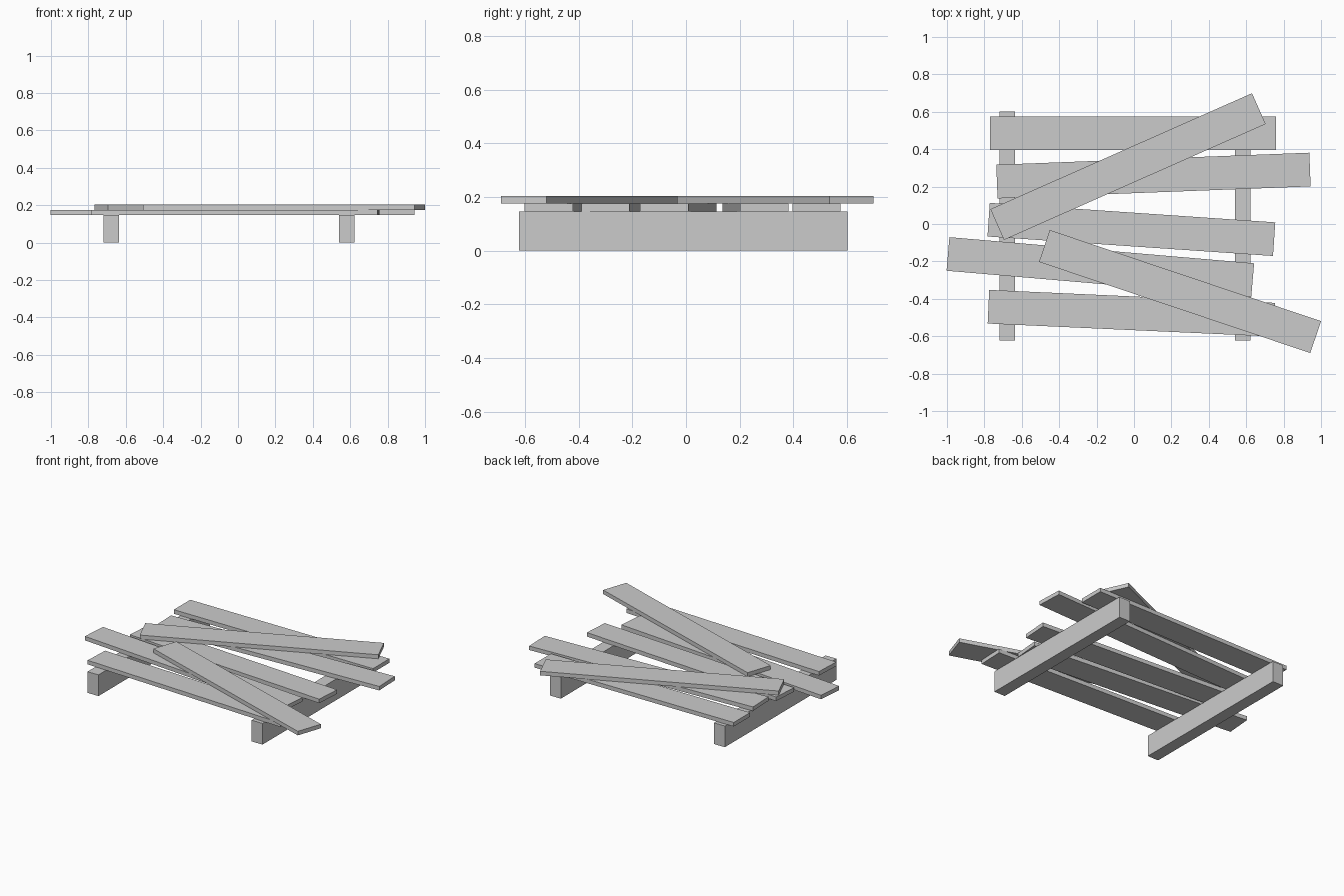
import bpy
from math import radians

if "Cube" in bpy.data.objects:
    bpy.data.objects.remove(bpy.data.objects["Cube"])


def box(name, center, size, angle=0.0):
    bpy.ops.mesh.primitive_cube_add(size=1, location=center,
                                    rotation=(0, 0, radians(angle)))
    ob = bpy.context.object
    ob.name = name
    ob.scale = size
    bpy.ops.object.transform_apply(location=False, rotation=False, scale=True)
    return ob


BEAM_H, PLANK_W, PLANK_T = 0.147, 0.18, 0.028

# Two support beams running front to back
for side, x in (("left", -0.678), ("right", 0.582)):
    box(f"{side}_beam", (x, -0.01, BEAM_H / 2), (0.084, 1.225, BEAM_H))

# Planks: name, layer, x, y, length, angle
planks = [
    ("back_plank", 0, -0.005, 0.486, 1.53, 0),
    ("back_middle_plank", 0, 0.104, 0.259, 1.675, 2.2),
    ("middle_plank", 0, -0.014, -0.029, 1.53, -3.9),
    ("front_middle_plank", 0, -0.18, -0.23, 1.635, -4.9),
    ("front_plank", 0, -0.014, -0.477, 1.53, -2.6),
    # Loose planks lying across the top
    ("loose_back_plank", 1, -0.032, 0.307, 1.53, 23.9),
    ("loose_front_plank", 1, 0.246, -0.361, 1.53, -18.56),
]
for name, layer, x, y, length, angle in planks:
    z = BEAM_H + PLANK_T * (layer + 0.5)
    box(name, (x, y, z), (length, PLANK_W, PLANK_T), angle)
